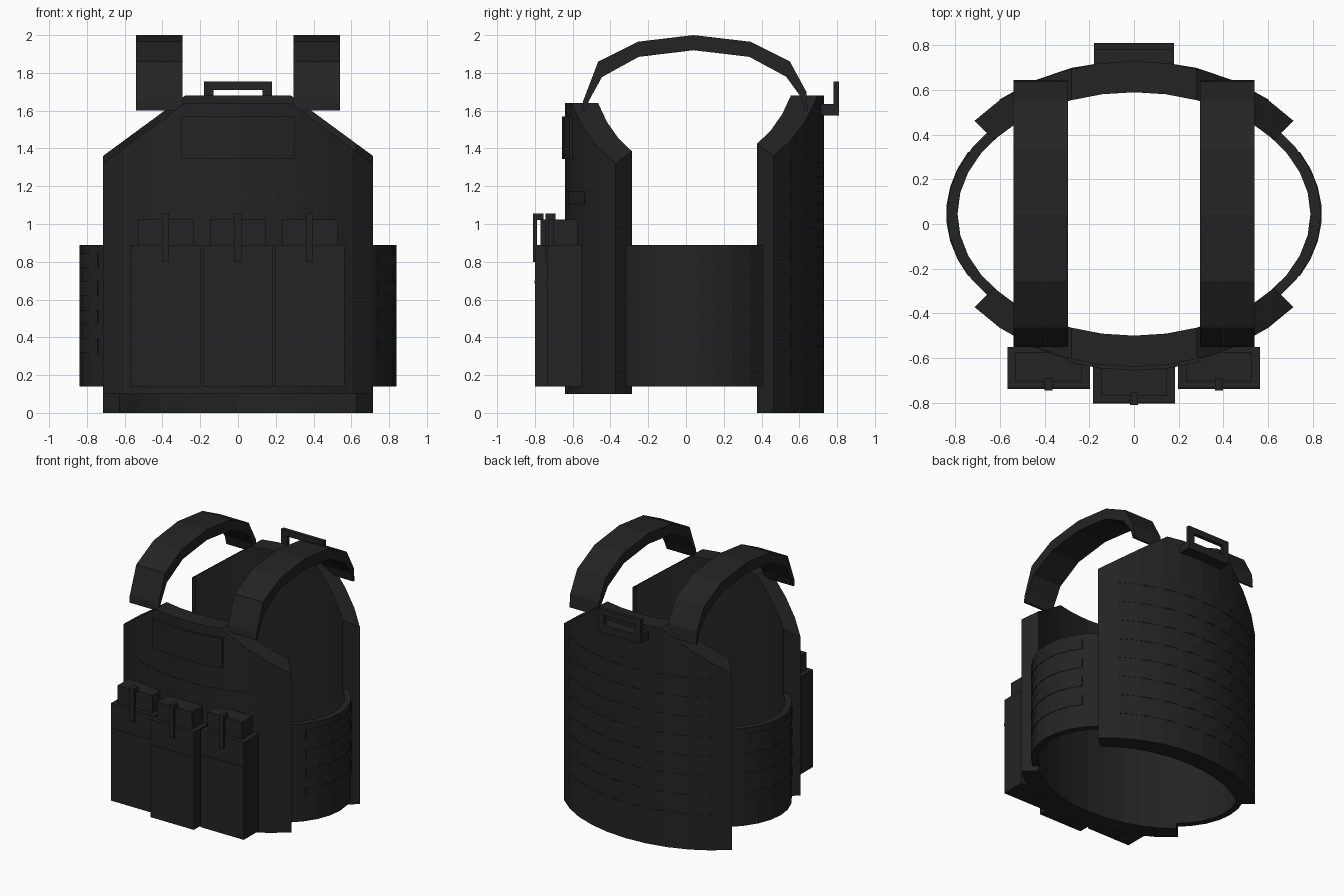
import bpy, bmesh
from math import sin, cos, radians
from mathutils import Vector

old = bpy.data.objects.get("Cube")
if old:
    bpy.data.objects.remove(old, do_unlink=True)

COLOUR = (0.017, 0.017, 0.017, 1)
fabric = bpy.data.materials.new("black fabric")
fabric.use_nodes = True
fabric.diffuse_color = COLOUR
bsdf = fabric.node_tree.nodes["Principled BSDF"]
bsdf.inputs["Base Color"].default_value = COLOUR
bsdf.inputs["Roughness"].default_value = 0.9

CY = 0.045                # centre of the body ellipse
INNER = (0.79, 0.545)     # ellipse radii
OUTER = (0.90, 0.685)
BELT = (0.838, 0.59)


def finish(name, bm):
    bmesh.ops.recalc_face_normals(bm, faces=bm.faces)
    mesh = bpy.data.meshes.new(name)
    bm.to_mesh(mesh)
    bm.free()
    mesh.materials.append(fabric)
    ob = bpy.data.objects.new(name, mesh)
    bpy.context.collection.objects.link(ob)
    return ob


def grow(radii, d):
    return radii[0] + d, radii[1] + d


def add_arc(bm, inner, outer, a0, a1, steps, z0, z1):
    """Solid slice of an elliptical ring; angle 0 is +y, 90 is +x."""
    rings = []
    for i in range(steps + 1):
        a = radians(a0 + (a1 - a0) * i / steps)
        rings.append([bm.verts.new((r[0] * sin(a), CY + r[1] * cos(a), z))
                      for r, z in ((inner, z0), (outer, z0), (outer, z1), (inner, z1))])
    for p, q in zip(rings, rings[1:]):
        for k in range(4):
            n = (k + 1) % 4
            bm.faces.new((p[k], p[n], q[n], q[k]))
    bm.faces.new(rings[0])
    bm.faces.new(rings[-1])


def add_box(bm, x0, x1, y0, y1, z0, z1):
    vs = bmesh.ops.create_cube(bm, size=1)["verts"]
    for v in vs:
        v.co = Vector(((x0 + x1) / 2 + v.co.x * (x1 - x0),
                       (y0 + y1) / 2 + v.co.y * (y1 - y0),
                       (z0 + z1) / 2 + v.co.z * (z1 - z0)))


def box(name, *size):
    bm = bmesh.new()
    add_box(bm, *size)
    return finish(name, bm)


# Curved front and back panels with sloping shoulders
def panel(name, mid, z0, z_side, z_top):
    bm = bmesh.new()
    add_arc(bm, INNER, OUTER, mid - 52.5, mid + 52.5, 10, z0, z_top)
    for s in (-1, 1):
        cut = bmesh.ops.bisect_plane(
            bm, geom=bm.verts[:] + bm.edges[:] + bm.faces[:],
            plane_co=(s * 0.715, 0, z_side), plane_no=(s * 0.735, 0, 1),
            clear_outer=True)
        edges = [e for e in cut["geom_cut"] if isinstance(e, bmesh.types.BMEdge)]
        bmesh.ops.holes_fill(bm, edges=edges, sides=0)
    return finish(name, bm)


panel("back_panel", 0, 0, 1.36, 1.68)
panel("front_panel", 180, 0.1, 1.32, 1.64)

# Side bands joining the panels
for side, mid in (("left", 90), ("right", 270)):
    bm = bmesh.new()
    add_arc(bm, INNER, BELT, mid - 40, mid + 40, 8, 0.14, 0.89)
    finish(side + "_side_band", bm)


# Rows of thin webbing
def webbing(name, radii, mid, half, z_first, rows):
    bm = bmesh.new()
    for r in range(rows):
        z = z_first + 0.15 * r
        add_arc(bm, grow(radii, -0.004), grow(radii, 0.003),
                mid - half, mid + half, 7, z, z + 0.075)
    finish(name, bm)


webbing("back_webbing", OUTER, 0, 42, 0.2, 8)
webbing("front_webbing", OUTER, 180, 32, 1.1, 1)
webbing("left_webbing", BELT, 90, 28, 0.32, 4)
webbing("right_webbing", BELT, 270, 28, 0.32, 4)

# Curved patch on the chest
bm = bmesh.new()
add_arc(bm, grow(OUTER, -0.01), grow(OUTER, 0.016), 161, 199, 4, 1.345, 1.57)
finish("chest_patch", bm)

# Arched shoulder straps
STRAP_OUT = [(-0.55, 1.6), (-0.545, 1.65), (-0.465, 1.86), (-0.255, 1.965), (0.04, 2.0),
             (0.34, 1.965), (0.55, 1.86), (0.637, 1.7), (0.645, 1.6)]
STRAP_IN = [(-0.535, 1.6), (-0.51, 1.66), (-0.445, 1.778), (-0.25, 1.885), (0.04, 1.92),
            (0.335, 1.885), (0.53, 1.78), (0.61, 1.67), (0.63, 1.6)]
for side, x0, x1 in (("left", 0.295, 0.54), ("right", -0.54, -0.295)):
    bm = bmesh.new()
    rings = [[bm.verts.new(c) for c in ((x0, *o), (x1, *o), (x1, *i), (x0, *i))]
             for o, i in zip(STRAP_OUT, STRAP_IN)]
    for p, q in zip(rings, rings[1:]):
        for k in range(4):
            n = (k + 1) % 4
            bm.faces.new((p[k], p[n], q[n], q[k]))
    bm.faces.new(rings[0])
    bm.faces.new(rings[-1])
    finish(side + "_shoulder_strap", bm)

# Carry handle behind the neck
bm = bmesh.new()
add_box(bm, -0.18, 0.18, 0.69, 0.81, 1.575, 1.635)
add_box(bm, -0.18, 0.18, 0.782, 0.81, 1.71, 1.755)
for s in (-1, 1):
    add_box(bm, s * 0.155 - 0.025, s * 0.155 + 0.025, 0.782, 0.81, 1.635, 1.71)
finish("carry_handle", bm)

# Three front pouches with inserts and pull tabs
for name, x, y in (("right", -0.382, -0.735), ("middle", 0, -0.8), ("left", 0.38, -0.735)):
    box(name + "_pouch", x - 0.184, x + 0.184, y, y + 0.185, 0.14, 0.89)
    box(name + "_pouch_seam", x - 0.184, x + 0.184, y - 0.003, y + 0.003, 0.685, 0.7)
    box(name + "_insert", x - 0.148, x + 0.148, y + 0.03, y + 0.16, 0.85, 1.025)
    bm = bmesh.new()
    add_box(bm, x - 0.018, x + 0.018, y - 0.01, y + 0.01, 0.8, 1.055)
    add_box(bm, x - 0.018, x + 0.018, y + 0.01, y + 0.045, 1.02, 1.055)
    finish(name + "_pull_tab", bm)
